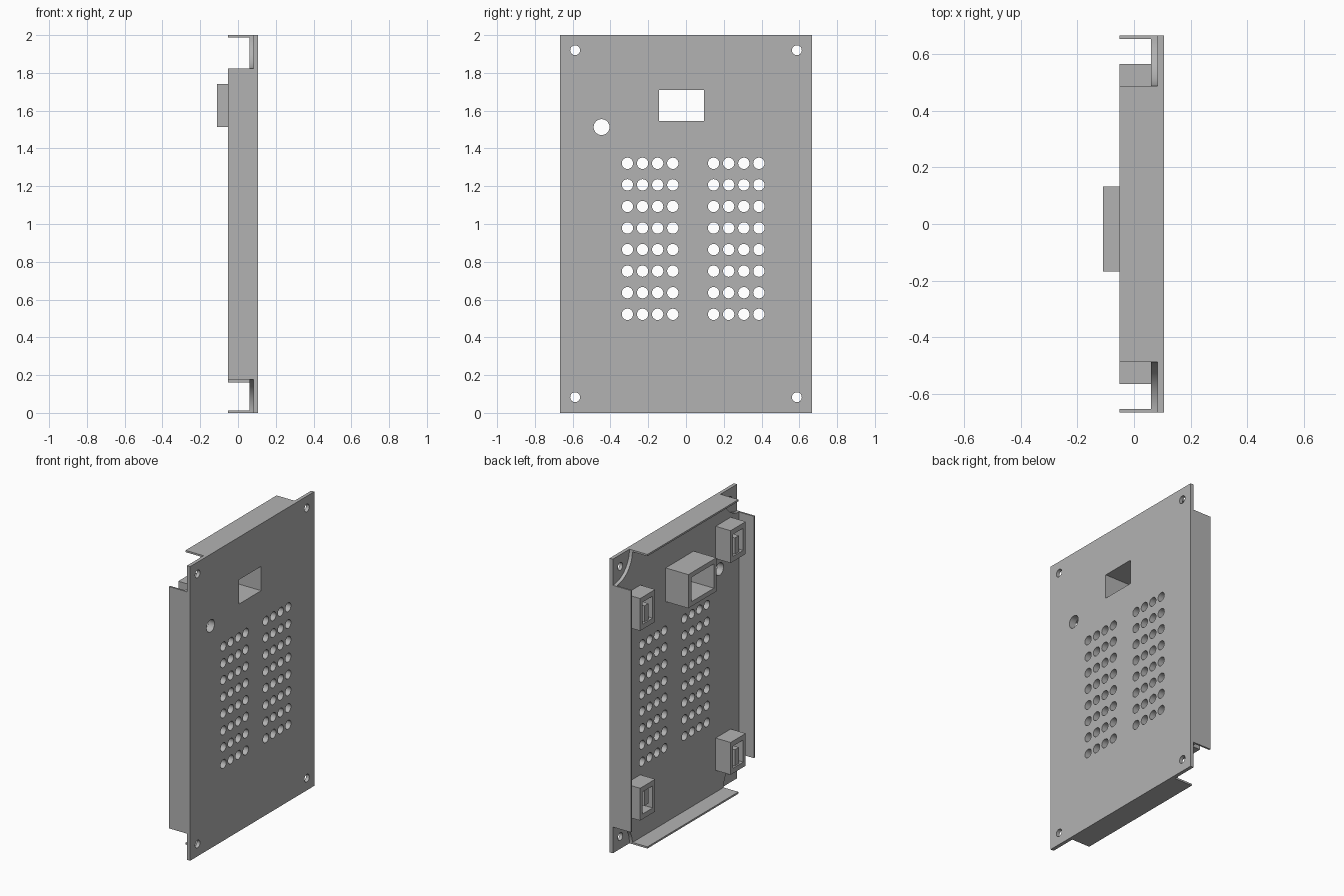
import bpy
import bmesh
from math import radians
from mathutils import Matrix, Vector

if "Cube" in bpy.data.objects:
    bpy.data.objects.remove(bpy.data.objects["Cube"], do_unlink=True)

grey = bpy.data.materials.new("plain grey")
grey.use_nodes = True
grey.diffuse_color = (0.45, 0.45, 0.45, 1)
grey.node_tree.nodes["Principled BSDF"].inputs["Base Color"].default_value = (0.45, 0.45, 0.45, 1)


def add_box(bm, x, y, z):
    """Box from (low, high) pairs."""
    centre = Vector([sum(r) / 2 for r in (x, y, z)])
    size = [abs(r[1] - r[0]) for r in (x, y, z)]
    bmesh.ops.create_cube(bm, size=1, matrix=Matrix.Translation(centre) @ Matrix.Diagonal(size + [1]))


def add_rod(bm, x, y, z, radius, sides=32):
    """Cylinder lying along x."""
    turn = Matrix.Rotation(radians(90), 4, "Y")
    bmesh.ops.create_cone(bm, cap_ends=True, segments=sides, radius1=radius, radius2=radius,
                          depth=x[1] - x[0],
                          matrix=Matrix.Translation((sum(x) / 2, y, z)) @ turn)


def finish(bm, name):
    mesh = bpy.data.meshes.new(name)
    bm.to_mesh(mesh)
    bm.free()
    mesh.materials.append(grey)
    obj = bpy.data.objects.new(name, mesh)
    bpy.context.collection.objects.link(obj)
    return obj


def box(name, x, y, z):
    bm = bmesh.new()
    add_box(bm, x, y, z)
    return finish(bm, name)


def select(obj):
    bpy.ops.object.select_all(action="DESELECT")
    obj.select_set(True)
    bpy.context.view_layer.objects.active = obj


def cut(obj, cutter):
    """Subtract the cutter and throw it away."""
    cutter.hide_render = True
    mod = obj.modifiers.new("cut", "BOOLEAN")
    mod.operation = "DIFFERENCE"
    mod.solver = "EXACT"
    mod.object = cutter
    select(obj)
    bpy.ops.object.modifier_apply(modifier=mod.name)
    bpy.data.objects.remove(cutter, do_unlink=True)


HALF_Y, TOP = 0.667, 2.0
BACK, STEP, FACE, RIM = 0.06, 0.083, 0.107, -0.052
THIN = 0.012
CORNER = 0.178
window_y, window_z = (-0.142, 0.096), (1.545, 1.71)

# Main panel with quarter-round recesses at its corners
panel = box("panel", (BACK, FACE), (-HALF_Y, HALF_Y), (0, TOP))
bm = bmesh.new()
for y in (-HALF_Y, HALF_Y):
    for z in (0, TOP):
        add_rod(bm, (0, STEP), y, z, CORNER, 64)
cut(panel, finish(bm, "recess_cutter"))

# Screw holes, round opening, sound holes and window
bm = bmesh.new()
through = (-0.3, 0.3)
for y in (-0.587, 0.587):
    for z in (0.083, 1.92):
        add_rod(bm, through, y, z, 0.026)
add_rod(bm, through, -0.447, 1.513, 0.042)
for start in (-0.31, 0.146):
    for column in range(4):
        for row in range(8):
            add_rod(bm, through, start + 0.08 * column, 0.522 + 0.1142 * row, 0.03, 24)
add_box(bm, through, window_y, window_z)
cut(panel, finish(bm, "hole_cutter"))
select(panel)
bpy.ops.object.shade_smooth_by_angle(angle=radians(30))

# Thin flanges around the back
for name, s in (("left", 1), ("right", -1)):
    box("side_flange_" + name, (RIM, BACK), (s * (HALF_Y - THIN), s * HALF_Y), (CORNER, TOP - CORNER))
for name, low in (("bottom", 0), ("top", TOP - THIN)):
    box(name + "_flange", (RIM, BACK), (CORNER - HALF_Y, HALF_Y - CORNER), (low, low + THIN))

# Open frame behind the window
frame = box("window_frame", (-0.11, BACK), (-0.168, 0.132), (1.513, 1.742))
cut(frame, box("frame_cutter", through, window_y, window_z))

# Clip blocks: hollow pockets, each with a small tongue inside
for name, side, low, hanging in (("upper_left", 1, 1.51, False), ("lower_left", 1, 0.22, True),
                                 ("upper_right", -1, 1.6, False), ("lower_right", -1, 0.16, False)):
    high = low + 0.22
    block = box("clip_block_" + name, (RIM, BACK), (side * 0.405, side * 0.567), (low, high))
    hole = (low + 0.035, high - 0.035)
    cut(block, box("pocket_cutter", (-0.1, 0.04), (side * 0.433, side * 0.54), hole))
    span = (hole[0] + 0.04, hole[1]) if hanging else (hole[0], hole[1] - 0.04)
    box("clip_tongue_" + name, (RIM + 0.01, 0.04), (side * 0.465, side * 0.508), span)
